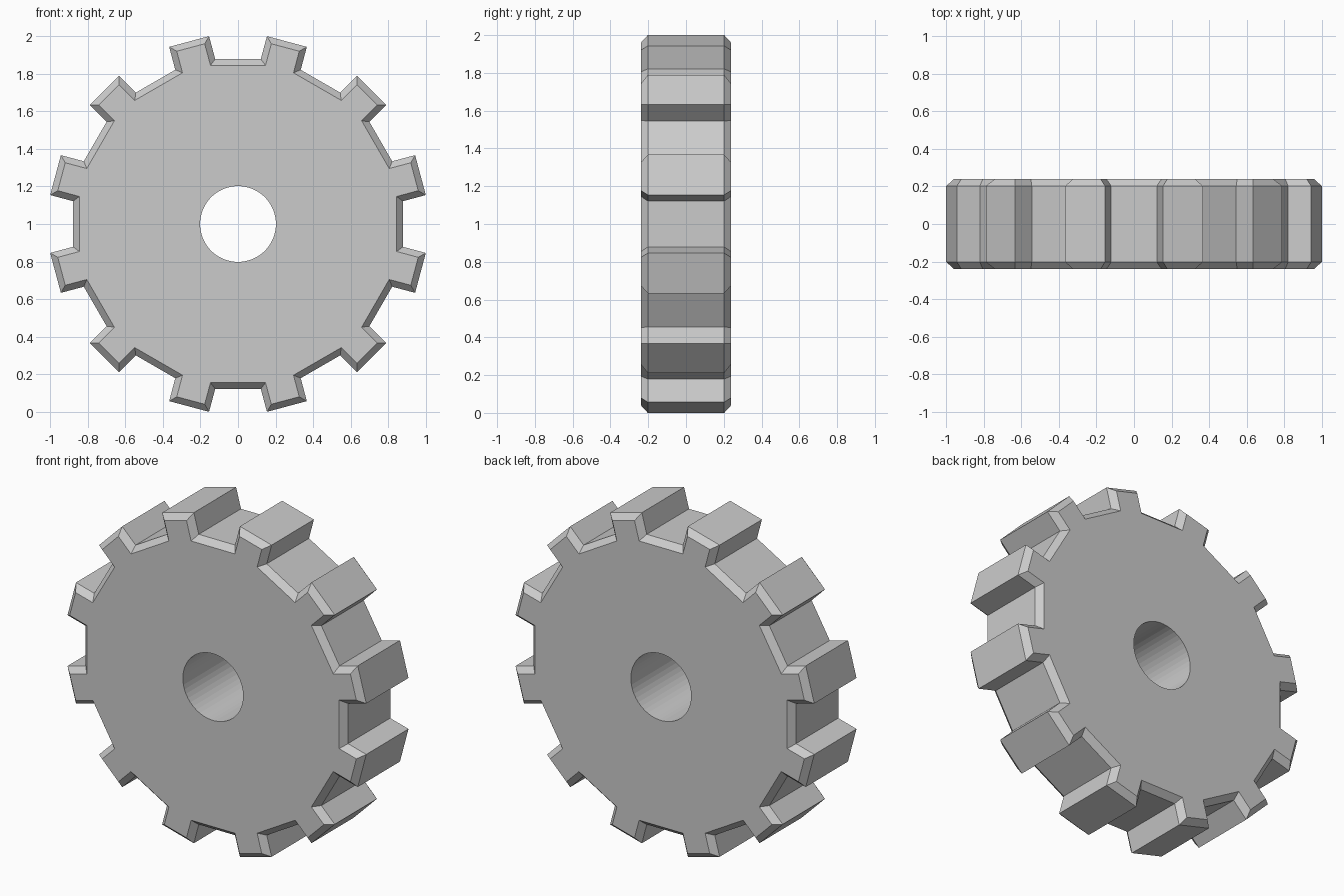
import bpy, bmesh
from math import sin, cos, radians

if "Cube" in bpy.data.objects:
    bpy.data.objects.remove(bpy.data.objects["Cube"])

TEETH = 12
STEP = 360 / TEETH
CENTRE_Z = 1.0
HALF_DEPTH, CHAMFER, INSET = 0.239, 0.037, 0.033
HALF_TOOTH, TIP, ROOT = 0.11, 1.006, 0.878
BORE = 0.202


def gear_ring(inset):
    """Gear outline, shrunk evenly by inset: four points per straight-sided tooth."""
    w, tip, root = HALF_TOOTH - inset, TIP - inset, ROOT - inset
    half = radians(STEP / 2)
    base = (root - w * sin(half)) / cos(half)
    points = []
    for k in range(TEETH):
        a = radians(STEP * (k + 0.5))
        for r, t in ((base, -w), (tip, -w), (tip, w), (base, w)):
            points.append((r * cos(a) - t * sin(a), r * sin(a) + t * cos(a)))
    return points


def bore_ring():
    """Circle with the same point count as the gear outline."""
    n = TEETH * 4
    return [(BORE * cos(radians((i + 0.5) * 360 / n)),
             BORE * sin(radians((i + 0.5) * 360 / n))) for i in range(n)]


# Closed chain of rings: front bore, front face, chamfered rim, back face, back bore
bore, face, rim = bore_ring(), gear_ring(INSET), gear_ring(0)
chain = [(bore, -HALF_DEPTH), (face, -HALF_DEPTH), (rim, -HALF_DEPTH + CHAMFER),
         (rim, HALF_DEPTH - CHAMFER), (face, HALF_DEPTH), (bore, HALF_DEPTH)]

bm = bmesh.new()
rings = [[bm.verts.new((x, y, z + CENTRE_Z)) for x, z in pts] for pts, y in chain]
for j, ring in enumerate(rings):
    nxt = rings[(j + 1) % len(rings)]
    for i in range(len(ring)):
        k = (i + 1) % len(ring)
        bm.faces.new((ring[i], ring[k], nxt[k], nxt[i]))
bmesh.ops.recalc_face_normals(bm, faces=bm.faces)

# Gear wheel
mesh = bpy.data.meshes.new("gear_wheel")
bm.to_mesh(mesh)
bm.free()
gear = bpy.data.objects.new("gear_wheel", mesh)
bpy.context.collection.objects.link(gear)
